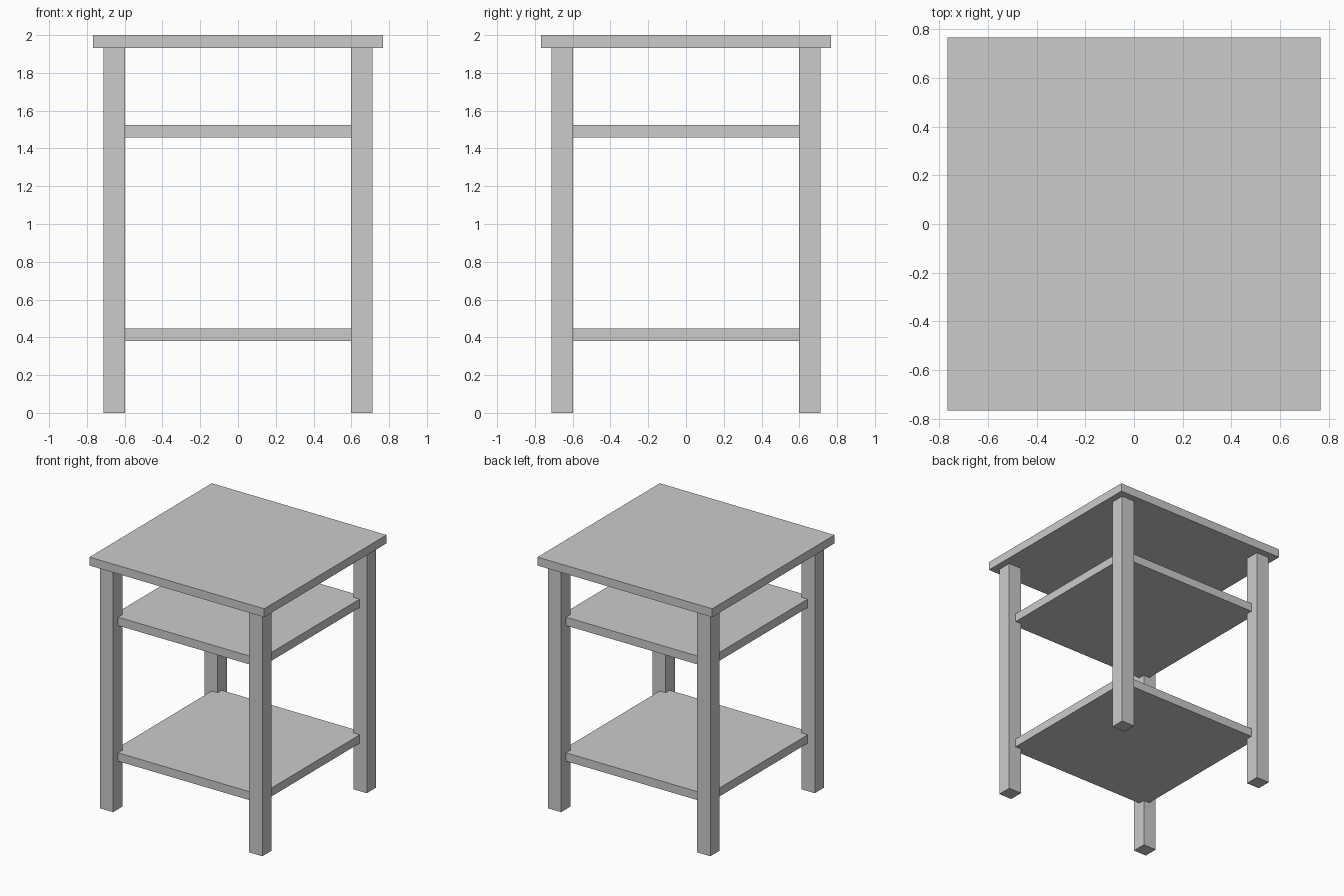
import bpy

cube = bpy.data.objects.get("Cube")
if cube:
    bpy.data.objects.remove(cube, do_unlink=True)

grey = bpy.data.materials.new("plain_grey")
grey.use_nodes = True
colour = (0.6, 0.6, 0.6, 1)
grey.diffuse_color = colour
grey.node_tree.nodes["Principled BSDF"].inputs["Base Color"].default_value = colour


def box(name, x, y, width, bottom, top):
    """Square-plan box between two heights."""
    bpy.ops.mesh.primitive_cube_add(size=1, location=(x, y, (bottom + top) / 2))
    obj = bpy.context.object
    obj.name = name
    obj.scale = (width, width, top - bottom)
    bpy.ops.object.transform_apply(location=False, rotation=False, scale=True)
    obj.data.materials.append(grey)
    return obj


thickness = 0.067
leg_centre, leg_width = 0.655, 0.115

# Table top
box("table_top", 0, 0, 1.534, 2 - thickness, 2)

# Shelves, with corners let into the legs
for name, bottom in (("lower_shelf", 0.38), ("upper_shelf", 1.457)):
    box(name, 0, 0, 1.3, bottom, bottom + thickness)

# Four square legs
for depth, y in (("front", -leg_centre), ("back", leg_centre)):
    for side, x in (("right", -leg_centre), ("left", leg_centre)):
        box(f"{depth}_{side}_leg", x, y, leg_width, 0, 2 - thickness)
